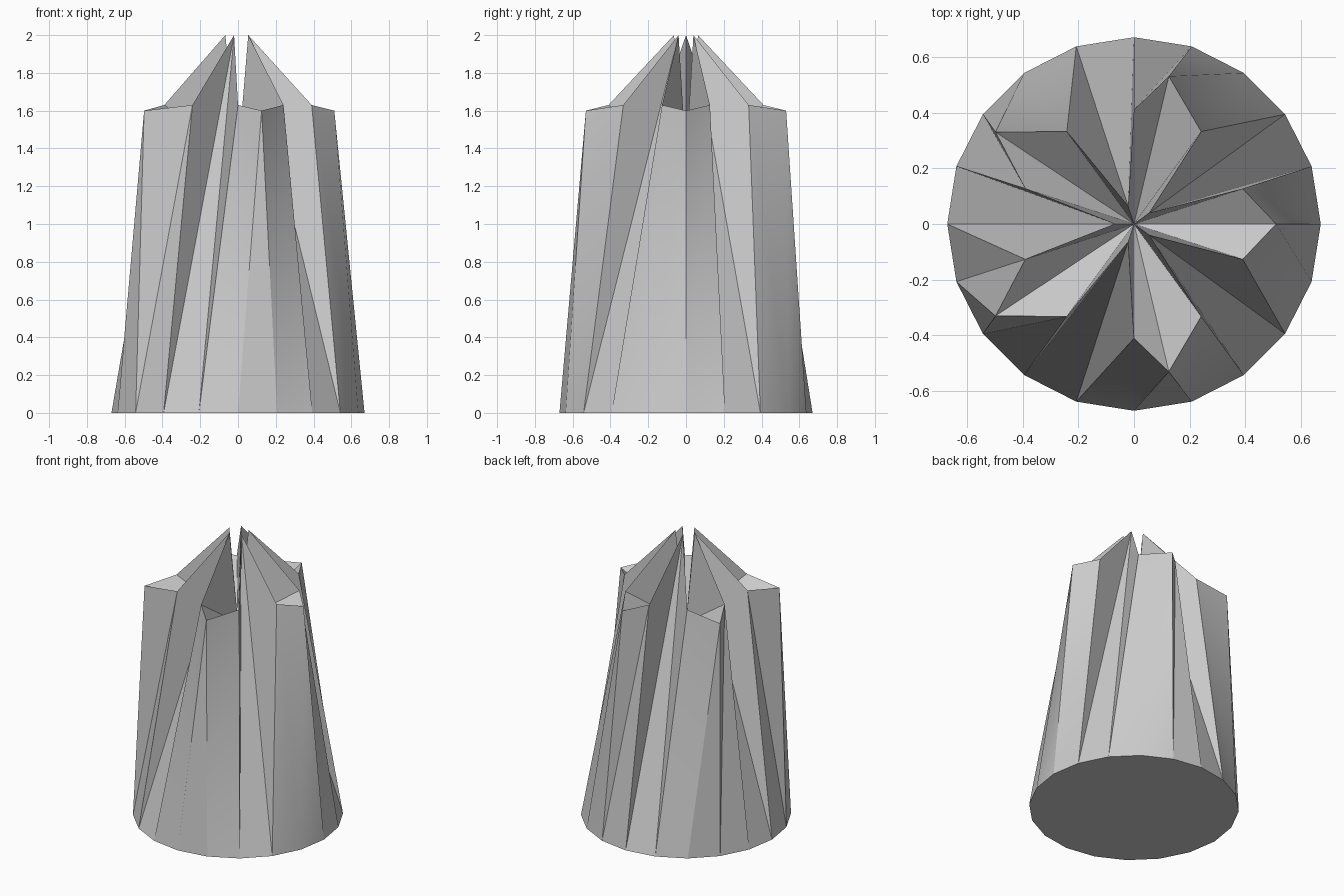
import bpy, bmesh
from math import cos, sin, radians

if "Cube" in bpy.data.objects:
    bpy.data.objects.remove(bpy.data.objects["Cube"])

SIDES = 20
BASE_R, SHOULDER_R, SPIKE_R = 0.67, 0.41, 0.067
# outer tip of each of the five lobes, keyed by ring index (x, y)
tips = {0: (0.51, 0), 4: (0.125, 0.53), 8: (-0.497, 0.33),
        12: (-0.497, -0.33), 16: (0.125, -0.53)}


def polar(r, i, z):
    a = radians(i * 360 / SIDES)
    return (r * cos(a), r * sin(a), z)


def rim_point(i):
    if i in tips:
        return (*tips[i], 1.6)
    if i % 4 == 2:                       # valley running up to a spike
        return polar(SPIKE_R, i, 2.0)
    return polar(SHOULDER_R, i, 1.63)    # lobe shoulder


bm = bmesh.new()
base = [bm.verts.new(polar(BASE_R, i, 0)) for i in range(SIDES)]
rim = [bm.verts.new(rim_point(i)) for i in range(SIDES)]
centre = bm.verts.new((0, 0, 1.35))

# flat underside, fluted wall and sunken star-shaped top
bm.faces.new(base[::-1])
for i in range(SIDES):
    j = (i + 1) % SIDES
    bm.faces.new((base[i], base[j], rim[j]))
    bm.faces.new((base[i], rim[j], rim[i]))
    bm.faces.new((rim[i], rim[j], centre))

mesh = bpy.data.meshes.new("fluted_body")
bm.to_mesh(mesh)
bm.free()
body = bpy.data.objects.new("fluted_body", mesh)
bpy.context.collection.objects.link(body)

# soften the wall, keep the rim crisp
bpy.context.view_layer.objects.active = body
body.select_set(True)
bpy.ops.object.shade_smooth_by_angle(angle=radians(35))
